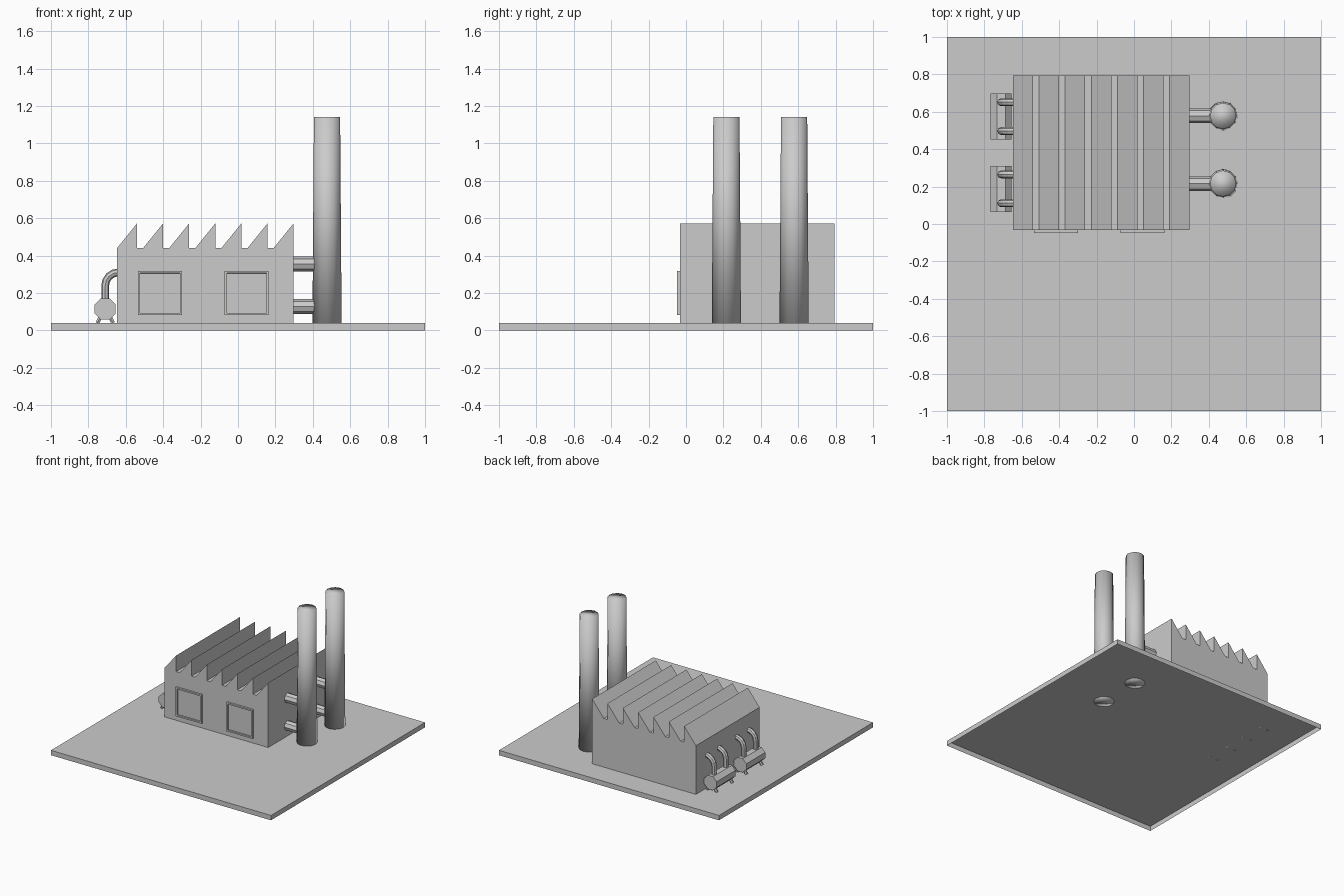
import bpy, bmesh, math
from mathutils import Vector

if "Cube" in bpy.data.objects:
    bpy.data.objects.remove(bpy.data.objects["Cube"])


def make_object(name, bm, open_bottom=False):
    bmesh.ops.recalc_face_normals(bm, faces=bm.faces)
    if open_bottom:
        low = min(bm.faces, key=lambda f: f.calc_center_median().z)
        bmesh.ops.delete(bm, geom=[low], context='FACES_ONLY')
    mesh = bpy.data.meshes.new(name)
    bm.to_mesh(mesh)
    bm.free()
    obj = bpy.data.objects.new(name, mesh)
    bpy.context.collection.objects.link(obj)
    return obj


def box(name, lo, hi, open_bottom=False):
    bm = bmesh.new()
    bmesh.ops.create_cube(bm, size=1)
    for v in bm.verts:
        v.co = [(lo[i] + hi[i]) / 2 + v.co[i] * (hi[i] - lo[i]) for i in range(3)]
    return make_object(name, bm, open_bottom)


def tube(name, path, radii, side, sides=8, turn=0.0, smooth=False):
    """Sweep a polygon along a planar path; side is the plane normal."""
    bm = bmesh.new()
    side = Vector(side).normalized()
    pts = [Vector(p) for p in path]
    rings = []
    for i, p in enumerate(pts):
        tangent = (pts[min(i + 1, len(pts) - 1)] - pts[max(i - 1, 0)]).normalized()
        up = tangent.cross(side)
        ring = []
        for k in range(sides):
            a = 2 * math.pi * (k + turn) / sides
            ring.append(bm.verts.new(p + radii[i] * (math.cos(a) * side + math.sin(a) * up)))
        rings.append(ring)
    for a, b in zip(rings, rings[1:]):
        for k in range(sides):
            n = (k + 1) % sides
            bm.faces.new((a[k], a[n], b[n], b[k]))
    bm.faces.new(rings[0])
    bm.faces.new(rings[-1])
    for f in bm.faces:
        f.smooth = smooth
    return make_object(name, bm)


# Ground slab, a shallow tray open underneath
box("base_slab", (-1, -1, 0), (1, 1, 0.04), open_bottom=True)

# Hall with sawtooth roof, extruded along y, no floor
x0, x1, step, ramp = -0.647, 0.297, 0.1395, 0.107
profile = [(x1, 0.04), (x0, 0.04)]
for i in range(7):
    s = x0 + i * step
    profile += [(s, 0.44), (s + ramp, 0.572)]
    if i < 6:
        profile.append((s + ramp, 0.44))
bm = bmesh.new()
face = bm.faces.new([bm.verts.new((x, -0.032, z)) for x, z in profile])
ext = bmesh.ops.extrude_face_region(bm, geom=[face])
for v in ext["geom"]:
    if isinstance(v, bmesh.types.BMVert):
        v.co.y = 0.795
make_object("factory_hall", bm, open_bottom=True)

# Windows with a flat frame and recessed pane
for n, cx in enumerate((-0.417, 0.046)):
    win = box(f"window_{n + 1}", (cx - 0.118, -0.048, 0.082), (cx + 0.118, -0.03, 0.318))
    bm = bmesh.new()
    bm.from_mesh(win.data)
    front = min(bm.faces, key=lambda f: f.calc_center_median().y)
    bmesh.ops.inset_region(bm, faces=[front], thickness=0.017)
    bmesh.ops.inset_region(bm, faces=[front], thickness=0.0005)
    bmesh.ops.translate(bm, verts=front.verts, vec=(0, 0.013, 0))
    bm.to_mesh(win.data)
    bm.free()

# Chimneys with two connecting ducts each
for n, y in enumerate((0.216, 0.578)):
    tube(f"chimney_{n + 1}", [(0.476, y, 0.039), (0.476, y, 1.14)], (0.078, 0.07),
         (1, 0, 0), 12, smooth=True)
    for m, z in enumerate((0.128, 0.355)):
        tube(f"duct_{n + 1}_{m + 1}", [(0.29, y, z), (0.42, y, z)], (0.039, 0.039), (0, 1, 0))

# Side tanks with elbow pipes and splayed legs
tx, tz = -0.710, 0.115
for n, cy in enumerate((0.188, 0.574)):
    tube(f"tank_{n + 1}", [(tx, cy - 0.123, tz), (tx, cy + 0.123, tz)],
         (0.061, 0.061), (1, 0, 0), 8, 0.5)
    for m, s in enumerate((-1, 1)):
        y = cy + s * 0.077
        path = [(tx, y, 0.16)]
        for k in range(5):
            a = math.pi / 2 * k / 4
            path.append((tx + 0.07 * (1 - math.cos(a)), y, 0.24 + 0.07 * math.sin(a)))
        tube(f"elbow_pipe_{n + 1}_{m + 1}", path, [0.021] * len(path), (0, 1, 0))
        for q, d in enumerate((-1, 1)):
            y_leg = cy + s * 0.1
            tube(f"tank_leg_{n + 1}_{m + 1}_{q + 1}",
                 [(tx + d * 0.022, y_leg, 0.08), (tx + d * 0.042, y_leg, 0.04)],
                 (0.012, 0.012), (0, 1, 0), 6)
